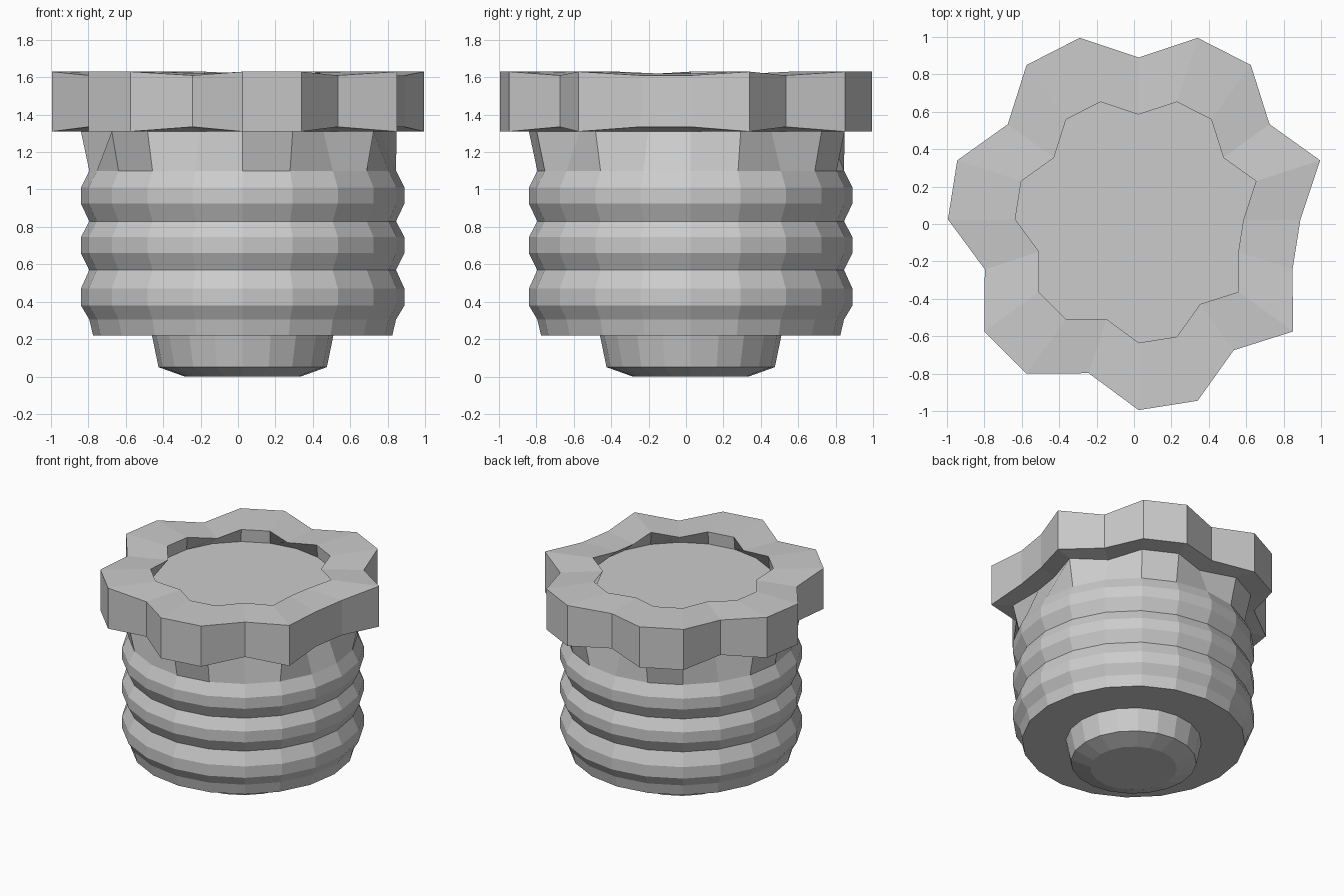
import bpy, math

if "Cube" in bpy.data.objects:
    bpy.data.objects.remove(bpy.data.objects["Cube"])

SIDES = 20
CENTRE = 0.025
# Crown outline, one letter per 18 degrees from +x: L = lobe, V = valley
PATTERN = "VLVLLVLLVLLVLLVLLVLV"


def ring(lobe_r, lobe_z, valley_r=None, valley_z=None):
    """One 20-sided loop; valleys may have their own radius and height."""
    pts = []
    for i, kind in enumerate(PATTERN):
        a = 2 * math.pi * i / SIDES
        r, z = lobe_r, lobe_z
        if kind == "V":
            r = lobe_r if valley_r is None else valley_r
            z = lobe_z if valley_z is None else valley_z
        pts.append((CENTRE + r * math.cos(a), CENTRE + r * math.sin(a), z))
    return pts


def stack(name, rings, cap_bottom=False, cap_top=False):
    """Bridge successive loops, listed from below to above, into a flat-shaded skin."""
    verts = [p for loop in rings for p in loop]
    faces = []
    for k in range(len(rings) - 1):
        a, b = k * SIDES, (k + 1) * SIDES
        for i in range(SIDES):
            j = (i + 1) % SIDES
            faces.append((a + i, a + j, b + j, b + i))
    if cap_bottom:
        faces.append(tuple(reversed(range(SIDES))))
    if cap_top:
        top = (len(rings) - 1) * SIDES
        faces.append(tuple(range(top, top + SIDES)))
    mesh = bpy.data.meshes.new(name)
    mesh.from_pydata(verts, [], faces)
    mesh.update()
    obj = bpy.data.objects.new(name, mesh)
    bpy.context.collection.objects.link(obj)
    return obj


# Small tapered stud underneath
stack("base_stud", [ring(0.31, 0.0), ring(0.45, 0.05), ring(0.485, 0.22)], cap_bottom=True)

# Threaded body: underside, short skirt, then three ridges
body = [ring(0.485, 0.22), ring(0.80, 0.22), ring(0.82, 0.305)]
for low, start, end, high in ((0.305, 0.38, 0.47, 0.57),
                              (0.57, 0.66, 0.745, 0.83),
                              (0.83, 0.925, 1.01, 1.10)):
    body += [ring(0.865, start), ring(0.865, end), ring(0.82, high)]
stack("threaded_body", body)

# Lobed crown: flared neck, overhanging rim, undercut recess with round floor
stack("lobed_crown", [
    ring(0.82, 1.10),
    ring(0.865, 1.31, 0.735, 1.31),
    ring(1.02, 1.31, 0.865, 1.335),
    ring(1.02, 1.63, 0.865, 1.61),
    ring(0.66, 1.63, 0.56, 1.62),
    ring(0.67, 1.53),
], cap_top=True)
